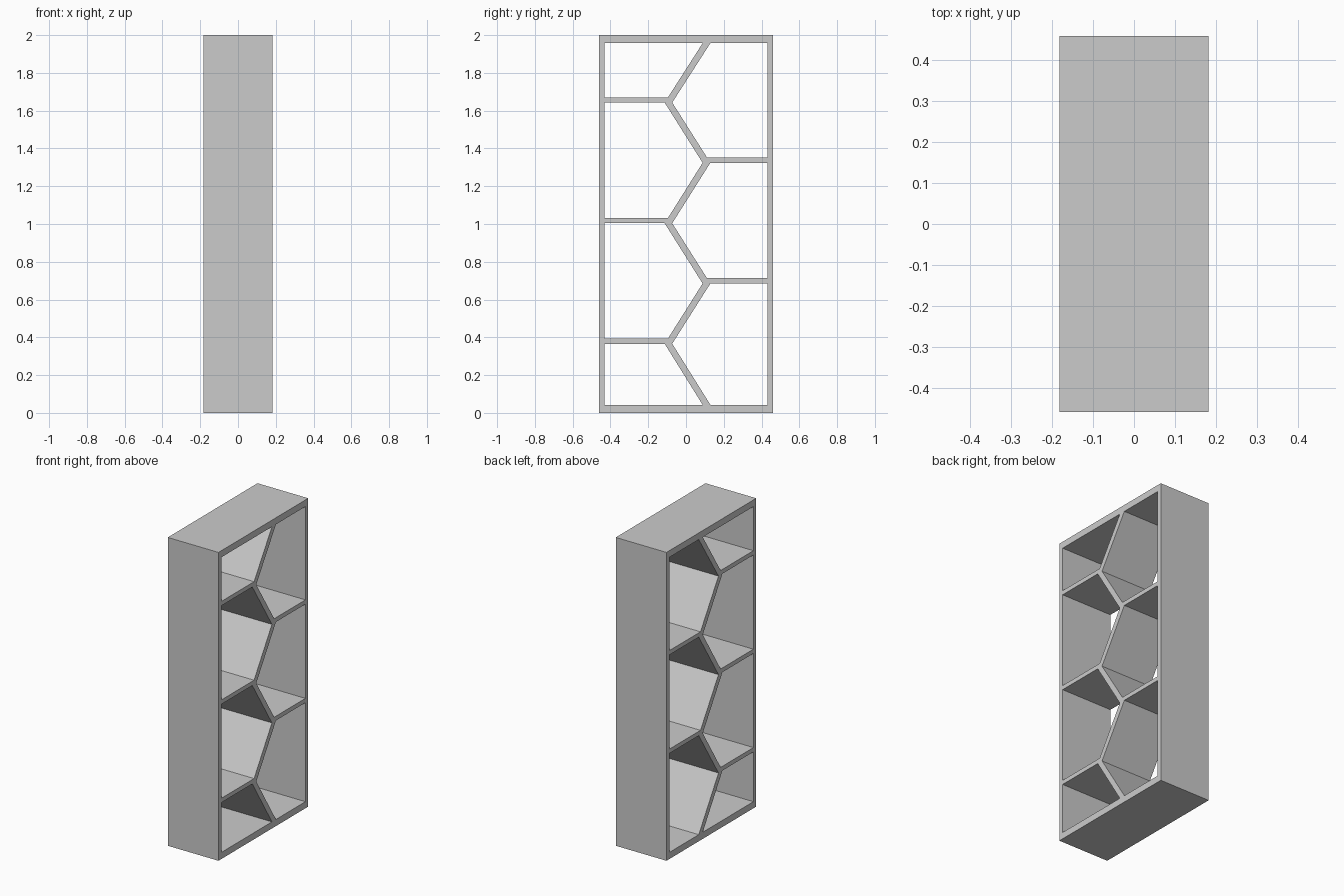
import bpy, bmesh

if "Cube" in bpy.data.objects:
    bpy.data.objects.remove(bpy.data.objects["Cube"])

HALF_DEPTH = 0.182
HALF_W, SIDE_T, CAP_T = 0.46, 0.029, 0.043


def board(name, profile):
    """Extrude a (y, z) profile through the full depth along x."""
    bm = bmesh.new()
    face = bm.faces.new([bm.verts.new((-HALF_DEPTH, y, z)) for y, z in profile])
    ext = bmesh.ops.extrude_face_region(bm, geom=[face])
    verts = [v for v in ext["geom"] if isinstance(v, bmesh.types.BMVert)]
    bmesh.ops.translate(bm, verts=verts, vec=(2 * HALF_DEPTH, 0, 0))
    bmesh.ops.recalc_face_normals(bm, faces=bm.faces)
    mesh = bpy.data.meshes.new(name)
    bm.to_mesh(mesh)
    bm.free()
    obj = bpy.data.objects.new(name, mesh)
    bpy.context.collection.objects.link(obj)
    return obj


def rect(y0, y1, z0, z1):
    return [(y0, z0), (y1, z0), (y1, z1), (y0, z1)]


# Outer frame
inner = HALF_W - SIDE_T
board("bottom_panel", rect(-HALF_W, HALF_W, 0, CAP_T))
board("top_panel", rect(-HALF_W, HALF_W, 2 - CAP_T, 2))
board("side_panel_left", rect(-HALF_W, -inner, CAP_T, 2 - CAP_T))
board("side_panel_right", rect(inner, HALF_W, CAP_T, 2 - CAP_T))

# Zigzag divider: slanted boards cut level at each corner
levels = [CAP_T, 0.366, 0.685, 1.004, 1.324, 1.643, 2 - CAP_T]
RIGHT, LEFT = (0.088, 0.129), (-0.113, -0.073)
corners = [RIGHT if i % 2 == 0 else LEFT for i in range(len(levels))]
for i in range(len(levels) - 1):
    (a0, a1), (b0, b1) = corners[i], corners[i + 1]
    z0, z1 = levels[i], levels[i + 1]
    board(f"divider_{i + 1}", [(a0, z0), (a1, z0), (b1, z1), (b0, z1)])

# Shelves: each rests at a corner, its end mitred against the divider above
SHELF_T = 0.028
for i in range(1, len(levels) - 1):
    z0, z1 = levels[i], levels[i] + SHELF_T
    t = SHELF_T / (levels[i + 1] - z0)
    edge = 1 if i % 2 == 0 else 0
    wall = inner if edge else -inner
    y0 = corners[i][edge]
    y1 = y0 + t * (corners[i + 1][edge] - y0)
    board(f"shelf_{i}", [(wall, z0), (y0, z0), (y1, z1), (wall, z1)])
